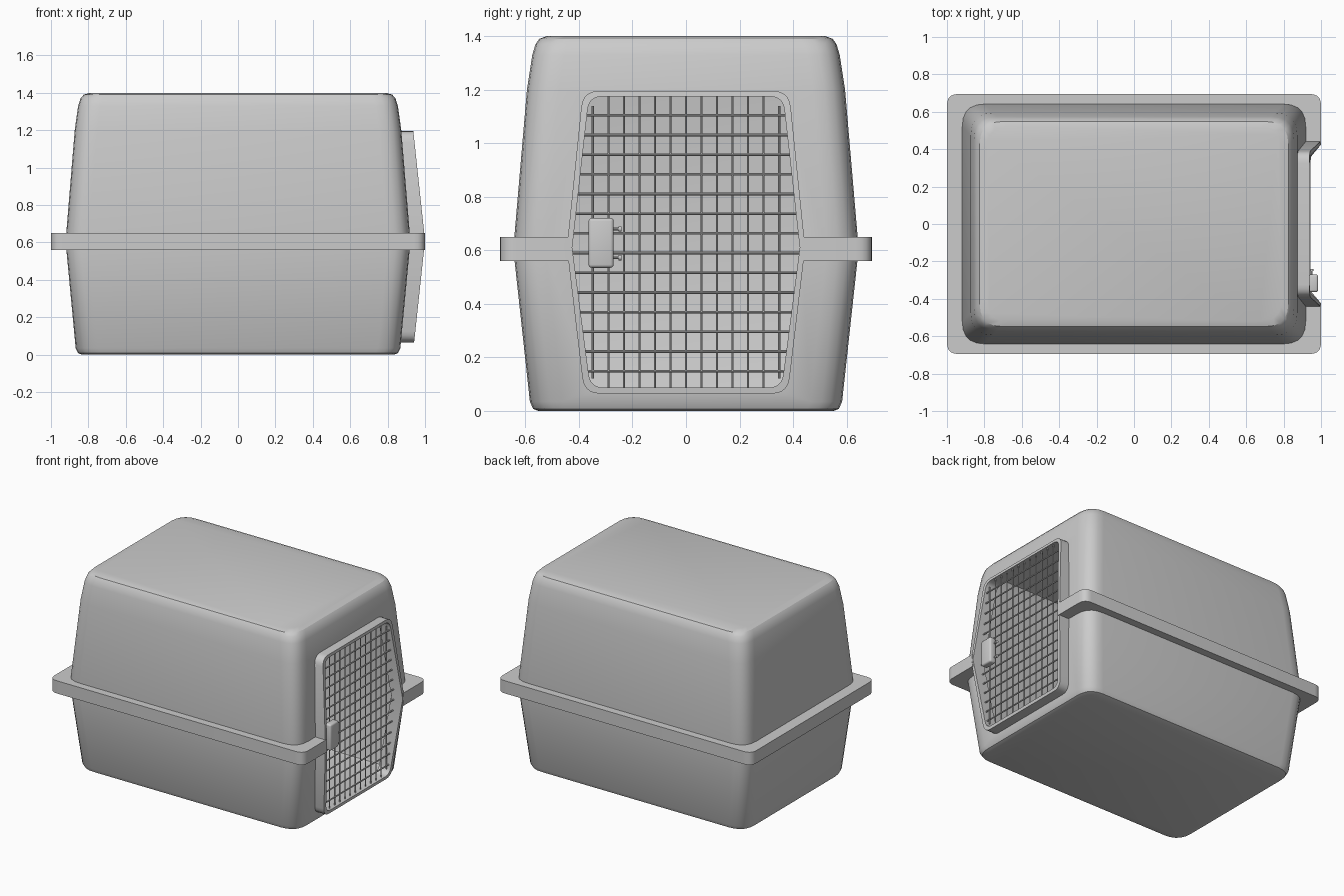
import bpy, bmesh, math
from mathutils import Vector

if "Cube" in bpy.data.objects:
    bpy.data.objects.remove(bpy.data.objects["Cube"])


def make(name, bm):
    bmesh.ops.recalc_face_normals(bm, faces=bm.faces)
    me = bpy.data.meshes.new(name)
    bm.to_mesh(me)
    bm.free()
    ob = bpy.data.objects.new(name, me)
    bpy.context.collection.objects.link(ob)
    return ob


def activate(ob):
    bpy.ops.object.select_all(action='DESELECT')
    ob.select_set(True)
    bpy.context.view_layer.objects.active = ob


def smooth(ob):
    activate(ob)
    bpy.ops.object.shade_smooth_by_angle(angle=math.radians(30))


def apply_mod(ob, kind, **props):
    mod = ob.modifiers.new(kind, kind)
    for k, v in props.items():
        setattr(mod, k, v)
    activate(ob)
    bpy.ops.object.modifier_apply(modifier=mod.name)


def rounded(points, radii, seg=5):
    """Closed 2D outline with its corners rounded."""
    out, n = [], len(points)
    for i in range(n):
        p = Vector(points[i])
        if radii[i] == 0:
            out.append(p)
            continue
        a = p + (Vector(points[i - 1]) - p).normalized() * radii[i]
        b = p + (Vector(points[(i + 1) % n]) - p).normalized() * radii[i]
        for k in range(seg + 1):
            t = k / seg
            out.append(a * (1 - t) ** 2 + p * 2 * t * (1 - t) + b * t * t)
    return out


def rect(hx, hy, r):
    return rounded([(-hx, -hy), (hx, -hy), (hx, hy), (-hx, hy)], [r] * 4)


def loft(name, rings, cap=True):
    """Skin a list of equal rings; without caps the last joins the first."""
    bm = bmesh.new()
    vs = [[bm.verts.new(p) for p in ring] for ring in rings]
    n = len(vs[0])
    pairs = list(zip(vs, vs[1:])) + ([] if cap else [(vs[-1], vs[0])])
    for a, b in pairs:
        for i in range(n):
            j = (i + 1) % n
            bm.faces.new((a[i], a[j], b[j], b[i]))
    if cap:
        bm.faces.new(vs[0])
        bm.faces.new(vs[-1])
    return make(name, bm)


MID = 0.61


def door_outline(top, mid, bottom, r=0.05):
    (yt, zt), (yb, zb) = top, bottom
    pts = [(-yb, zb), (yb, zb), (mid, MID), (yt, zt), (-yt, zt), (-mid, MID)]
    return rounded(pts, [r, r, 0, r, r, 0])


def lip_x(z):
    return 1.0 - 0.06 * abs(z - MID) / 0.56


outer = door_outline((0.385, 1.195), 0.445, (0.38, 0.065), 0.06)
middle = door_outline((0.372, 1.185), 0.435, (0.368, 0.076), 0.055)
inner = door_outline((0.362, 1.175), 0.425, (0.357, 0.087))


def cut(ob, outline):
    tool = loft("cutter", [[(x, p.x, p.y) for p in outline] for x in (0.7, 1.3)])
    apply_mod(ob, 'BOOLEAN', object=tool, operation='DIFFERENCE', solver='EXACT')
    bpy.data.objects.remove(tool)


# Hollow body shell, widest at the seam
levels = [(0.0, 0.835, 0.55), (0.008, 0.855, 0.571), (0.035, 0.868, 0.583),
          (0.605, 0.922, 0.645), (1.2, 0.873, 0.594), (1.33, 0.855, 0.574),
          (1.37, 0.842, 0.562), (1.39, 0.825, 0.548), (1.4, 0.79, 0.52)]
shell = loft("carrier_shell", [[(p.x, p.y, z) for p in rect(hx, hy, 0.12)]
                               for z, hx, hy in levels])
apply_mod(shell, 'SOLIDIFY', thickness=0.02, offset=-1)
cut(shell, middle)
smooth(shell)

# Flange around the seam, interrupted by the door
ring_o, ring_i = rect(1.0, 0.695, 0.06), rect(0.91, 0.633, 0.12)
flange = loft("seam_flange", [
    [(p.x, p.y, z) for p in ring]
    for ring, z in ((ring_o, 0.56), (ring_o, 0.65), (ring_i, 0.65), (ring_i, 0.56))], cap=False)
cut(flange, middle)
smooth(flange)

# Protruding door surround, bulging at the seam
frame = loft("door_frame", [
    [(lip_x(p.y) - d, p.x, p.y) for p in ring]
    for ring, d in ((outer, 0.09), (outer, 0.0), (inner, 0.0), (inner, 0.09))], cap=False)
smooth(frame)

# Wire grid door
DOOR_X = 0.93


def rod(name, a, b, r, sides=8):
    a, b = Vector(a), Vector(b)
    bpy.ops.mesh.primitive_cylinder_add(vertices=sides, radius=r, depth=(b - a).length,
                                        location=(a + b) / 2)
    ob = bpy.context.object
    ob.name = name
    ob.rotation_euler = (b - a).to_track_quat('Z', 'Y').to_euler()
    smooth(ob)
    return ob


for k in range(-6, 7):
    y = k * 0.058
    e = 0.035 if abs(k) == 6 else -0.005
    rod("door_vertical_wire", (DOOR_X - 0.006, y, 0.087 + e), (DOOR_X - 0.006, y, 1.175 - e), 0.004)
for k in range(14):
    z = 0.149 + 0.0735 * k
    w = 0.43 - 0.066 * abs(z - MID) / 0.55
    rod("door_horizontal_wire", (DOOR_X, -w, z), (DOOR_X, w, z), 0.005)

# Latch block with two small pins
bpy.ops.mesh.primitive_cube_add(size=1, location=(0.96, -0.317, 0.628))
latch = bpy.context.object
latch.name = "door_latch"
latch.scale = (0.05, 0.094, 0.186)
bpy.ops.object.transform_apply(location=False, rotation=False, scale=True)
apply_mod(latch, 'BEVEL', width=0.012, segments=3)
smooth(latch)
for z in (0.573, 0.68):
    rod("latch_pin", (0.95, -0.28, z), (0.95, -0.245, z), 0.005)
    rod("latch_pin_head", (0.95, -0.252, z), (0.95, -0.241, z), 0.01, 12)
